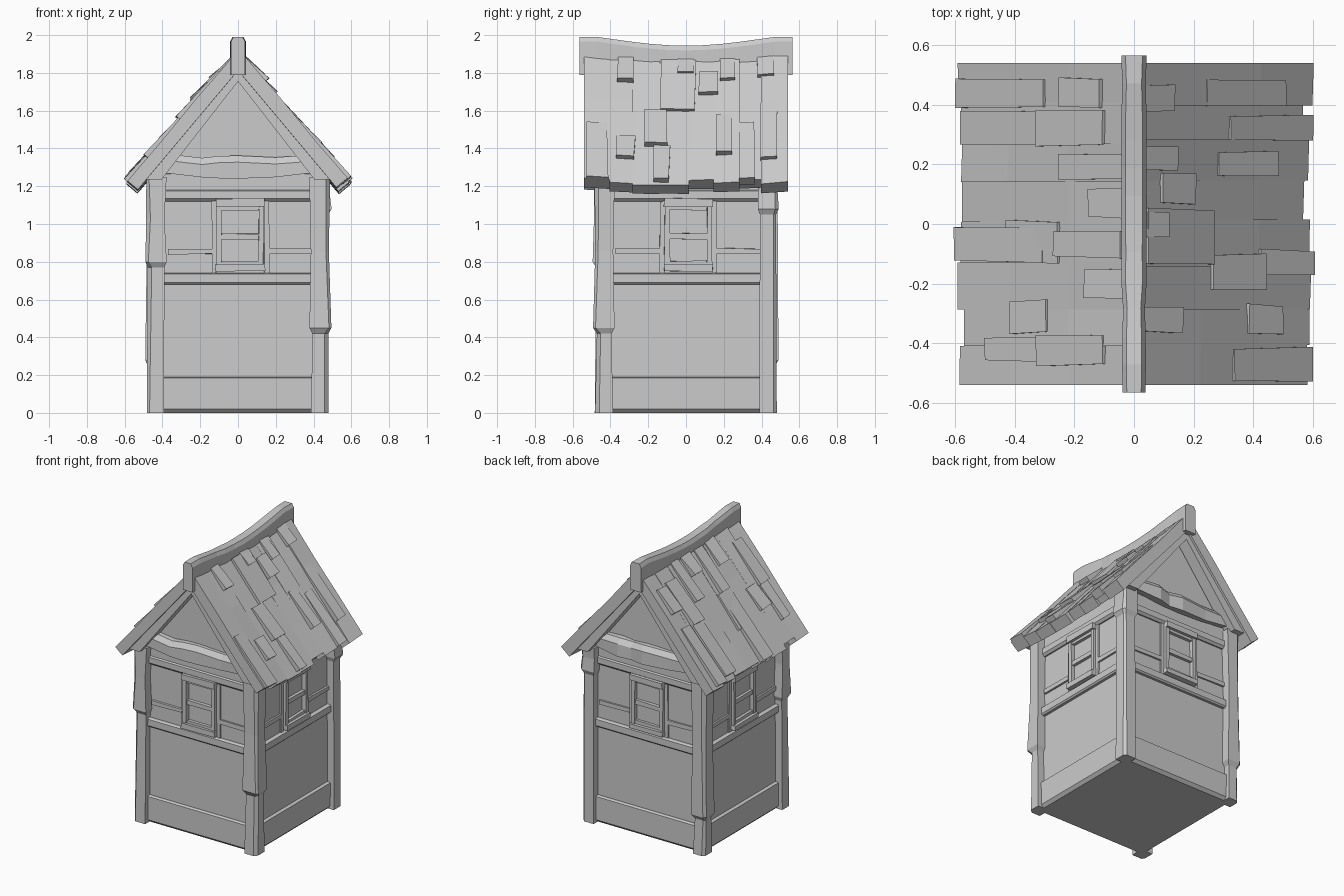
import bpy, bmesh, random
from math import pi, sin, cos, atan
from mathutils import Matrix

if "Cube" in bpy.data.objects:
    bpy.data.objects.remove(bpy.data.objects["Cube"])

random.seed(4)
TH = atan(1.19)                      # roof pitch


def jit(a):
    return random.uniform(-a, a)


def loft(name, rings, turn=0):
    """Skin a list of equal-length rings, cap both ends, flat shaded."""
    bm = bmesh.new()
    vr = [[bm.verts.new(p) for p in r] for r in rings]
    n = len(rings[0])
    for a, b in zip(vr, vr[1:]):
        for i in range(n):
            j = (i + 1) % n
            bm.faces.new((a[i], a[j], b[j], b[i]))
    bm.faces.new(vr[0])
    bm.faces.new(vr[-1])
    bmesh.ops.recalc_face_normals(bm, faces=bm.faces)
    bm.transform(Matrix.Rotation(turn, 4, 'Z'))
    me = bpy.data.meshes.new(name)
    bm.to_mesh(me)
    bm.free()
    ob = bpy.data.objects.new(name, me)
    bpy.context.collection.objects.link(ob)


def extrude_y(name, half, y0, y1):
    """Extrude a mirrored x,z outline; half runs from the axis to the right."""
    pts = half + [(-x, z) for x, z in reversed(half) if x > 0]
    loft(name, [[(x, y, z) for x, z in pts] for y in (y0, y1)])


def square(w, z):
    return [(-w, -w, z), (w, -w, z), (w, w, z), (-w, w, z)]


# Walls: square core with plinth, sill band and top beam
loft("wall_core", [square(.43, 0), square(.425, 1.28)])
for name, w, z0, z1, chamfer in (("plinth", .452, 0, .19, .02), ("sill_band", .455, .68, .74, .01),
                                 ("top_beam", .45, 1.12, 1.18, .015), ("wall_plate", .436, 1.17, 1.27, .01)):
    loft(name, [square(w - chamfer, z0), square(w, z0 + chamfer), square(w, z1 - .005), square(w - .01, z1)])
extrude_y("gable_wall", [(0, 1.81), (.435, 1.3), (.435, 1.26)], -.43, .43)

# Corner posts: chamfered, each with a split where the upper part steps out
for k, brk in enumerate((.80, .45, 1.08, .28)):
    rings = []
    for z, grow in ((0, 0), (brk - .03, -.005), (brk, .012), (brk / 2 + .63, .004), (1.25, .008)):
        o, p = -.48 - grow + jit(.004), -.48 - grow + jit(.004)
        i = -.39 + grow + jit(.006)
        c = random.uniform(.012, .024)
        rings.append([(o + c, p, z), (i, p, z), (i, i, z), (o, i, z), (o, p + c, z)])
    loft(f"corner_post_{k + 1}", rings, k * pi / 2)

# Windows and rails, the same on all four sides: x range, z range, distance out
C = .012                             # window centre
trim = {"sill": (-.13, .13, .75, .785, .47), "lintel": (-.128, .128, 1.095, 1.135, .47),
        "bar": (-.1, .1, .92, .95, .448), "head": (-.1, .1, 1.075, 1.1, .448),
        "foot": (-.1, .1, .78, .805, .448)}
paired = {"stile": (.098, .125, .78, 1.1, .455), "pilaster": (.124, .15, .74, 1.12, .437),
          "rail": (.15, .385, .84, .87, .44)}
for part, (x0, x1, *rest) in paired.items():
    trim["right_" + part] = (x0, x1, *rest)
    trim["left_" + part] = (-x1, -x0, *rest)
for k, side in enumerate(("front", "right", "back", "left")):
    for part, (x0, x1, z0, z1, d) in trim.items():
        back = [(x + C, -.41, z) for x, z in ((x0, z0), (x1, z0), (x1, z1), (x0, z1))]
        face = [(x + jit(.004), -d, z + jit(.004)) for x, _, z in back]
        loft(f"{side}_window_{part}", [back, face], k * pi / 2)

# Gable ends: bent tie beam and rafter pair
for side, s in (("front", -1), ("back", 1)):
    rings = []
    for x in (-.38, -.19, -.1, 0, .2, .39):
        b, t, d = 1.24 + .2 * x * x, 1.36 + jit(.012), .488 + jit(.012)
        rings.append([(x, -.42, b + .01), (x, -d, b), (x, -d, t - .035), (x, -d + .025, t), (x, -.42, t)])
    loft(f"{side}_tie_beam", rings, 0 if s < 0 else pi)
    # chevron outline needs its lower apex too
    top = [(0, 1.85), (.49, 1.26), (.48, 1.235), (.405, 1.235)]
    chevron = top + [(0, 1.755)] + [(-x, z) for x, z in top[:0:-1]]
    loft(f"{side}_rafters", [[(x, s * y, z) for x, z in chevron] for y in (.44, .525)])


def roof(s, d, y, h):
    """Point on a roof slope: d out from ridge, h above the surface."""
    sag = .02 * (1 - (y / .54) ** 2)
    return (s * (d + h * sin(TH)), y, 1.93 - 1.19 * d + h * cos(TH) - sag)


def roof_ring(s, d, a, b, low, h, wob):
    return [roof(s, d, a, low), roof(s, d, b, low), roof(s, d, b, h + jit(wob)), roof(s, d, a, h + jit(wob))]


# Raised shingles: start, length down the slope, y centre
shingles = {
    "right": [(.03, .09, .42), (.24, .25, .44), (.32, .26, .32), (.03, .1, .22), (.28, .18, .2),
              (.09, .1, .12), (.03, .07, 0), (.26, .16, -.16), (.42, .16, -.13), (.03, .11, -.32),
              (.38, .1, -.32), (.33, .25, -.47)],
    "left": [(.11, .12, .44), (.3, .28, .44), (.1, .21, .32), (.3, .26, .32), (.03, .2, .19),
             (.03, .1, .07), (.04, .21, -.07), (.3, .28, -.07), (.03, .12, -.2), (.29, .11, -.31),
             (.1, .21, -.42), (.3, .18, -.42)],
}
BOARDS = 8
for side, s in (("right", 1), ("left", -1)):
    # Uneven boards from ridge to eave
    edges = [-.54 + 1.08 * i / BOARDS + (jit(.02) if 0 < i < BOARDS else 0) for i in range(BOARDS + 1)]
    for i in range(BOARDS):
        eave, lift = random.uniform(.565, .598), jit(.005)
        rings = [roof_ring(s, d, edges[i], edges[i + 1], -.075, lift, .004) for d in (.02, .22, .42, eave)]
        loft(f"{side}_roof_board_{i + 1}", rings)
    # Wide low patch shingle, then the small ones, thick at the low end
    patch = (.04, .22, -.04, .09) if s > 0 else (.25, .17, -.06, .07)
    for i, (d, run, y, *w) in enumerate(shingles[side] + [patch]):
        half = w[0] if w else random.uniform(.04, .058)
        t = .014 if w else random.uniform(.022, .034)
        rings = [roof_ring(s, q, y - half + jit(.005), y + half + jit(.005), -.03, h, .003)
                 for q, h in ((d, .008), (d + run, t))]
        loft(f"{side}_shingle_{i + 1}", rings)

# Sagging ridge beam with chamfered top
rings = []
for i in range(13):
    y = -.565 + 1.13 * i / 12
    z, w = 2 - .056 * cos(y / .565 * pi / 2) ** 1.3 if abs(y) < .56 else 1.99, .04 + jit(.004)
    rings.append([(-w, y, 1.79), (w, y, 1.79), (w, y, z - .025), (w - .014, y, z),
                  (.014 - w, y, z), (-w, y, z - .025)])
loft("ridge_beam", rings)
